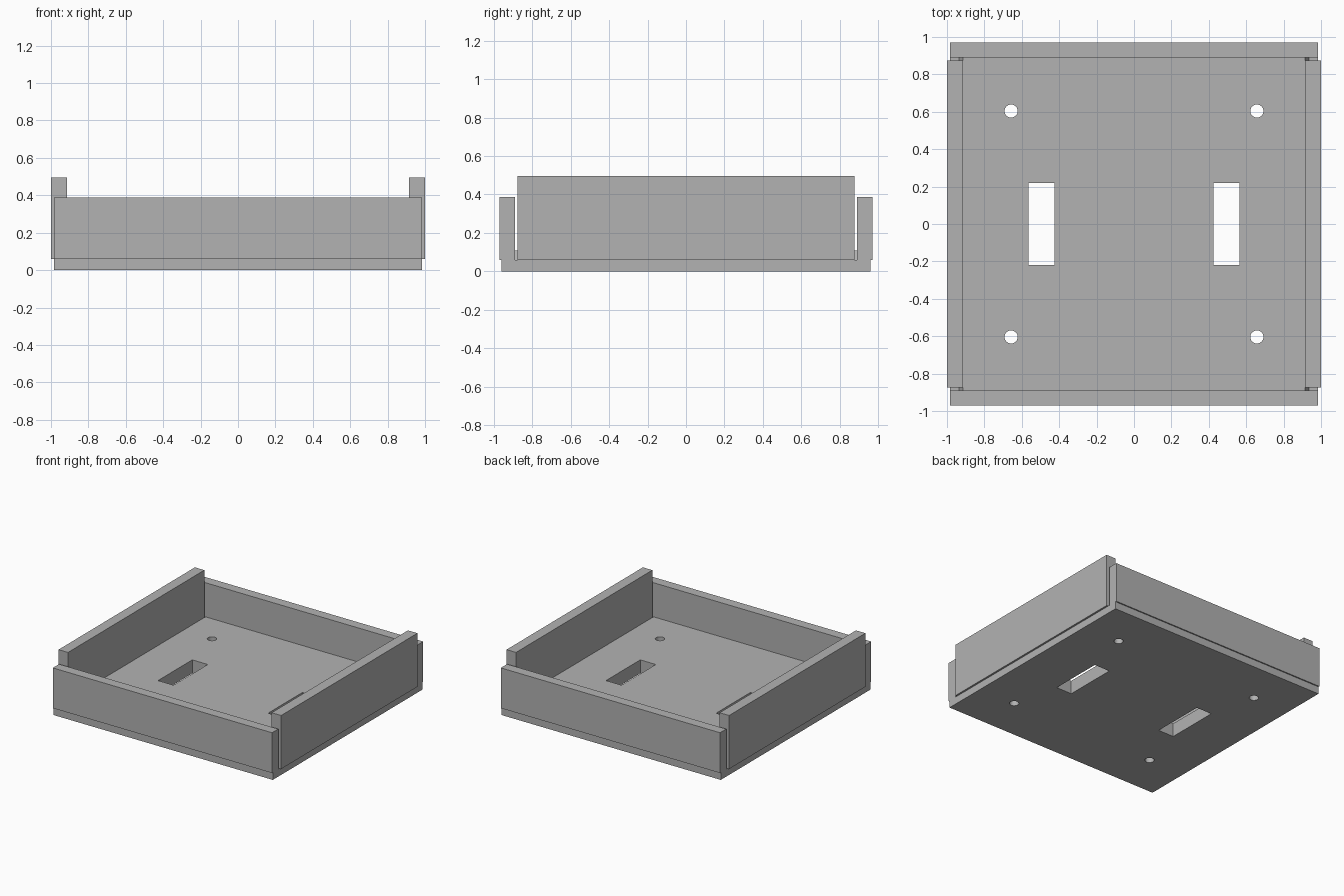
import bpy
import bmesh
from mathutils import Matrix, Vector

cube = bpy.data.objects.get("Cube")
if cube:
    bpy.data.objects.remove(cube, do_unlink=True)

grey = bpy.data.materials.new("plain grey")
grey.use_nodes = True
colour = (0.448, 0.448, 0.448, 1)
grey.diffuse_color = colour
grey.node_tree.nodes["Principled BSDF"].inputs["Base Color"].default_value = colour


def add_box(bm, low, high):
    low, high = Vector(low), Vector(high)
    place = Matrix.Translation((low + high) / 2) @ Matrix.Diagonal((*(high - low), 1))
    bmesh.ops.create_cube(bm, size=1, matrix=place)


def make_object(name, bm):
    mesh = bpy.data.meshes.new(name)
    bm.to_mesh(mesh)
    bm.free()
    mesh.materials.append(grey)
    obj = bpy.data.objects.new(name, mesh)
    bpy.context.collection.objects.link(obj)
    return obj


def box(name, low, high):
    bm = bmesh.new()
    add_box(bm, low, high)
    return make_object(name, bm)


# Main dimensions
base_x, base_y = 0.985, 0.96
wall_x, wall_y = 0.915, 0.89
ledge, floor = 0.06, 0.11

# Base board: full slab, then a rebate cut around the rim for the walls
bm = bmesh.new()
add_box(bm, (-base_x, -base_y, 0), (base_x, base_y, ledge))
top = max(bm.faces, key=lambda f: f.calc_center_median().z)
bmesh.ops.inset_individual(bm, faces=[top], thickness=0.07)
raised = bmesh.ops.extrude_face_region(bm, geom=[top])["geom"]
bmesh.ops.delete(bm, geom=[top], context="FACES")
for v in (g for g in raised if isinstance(g, bmesh.types.BMVert)):
    v.co = (wall_x if v.co.x > 0 else -wall_x, wall_y if v.co.y > 0 else -wall_y, floor)
bmesh.ops.recalc_face_normals(bm, faces=bm.faces)
base = make_object("base_board", bm)

# Cutter for the two slots and four screw holes
bm = bmesh.new()
for sx in (-1, 1):
    x = sx * 0.495
    add_box(bm, (x - 0.07, -0.22, -0.1), (x + 0.07, 0.22, 0.3))
    for sy in (-1, 1):
        bmesh.ops.create_cone(bm, cap_ends=True, segments=32, radius1=0.035,
                              radius2=0.035, depth=0.5,
                              matrix=Matrix.Translation((sx * 0.657, sy * 0.604, 0.1)))
cutter = make_object("hole_cutter", bm)
cutter.hide_render = True
cutter.hide_viewport = True
cutter.display_type = "WIRE"
cut = base.modifiers.new("holes", "BOOLEAN")
cut.operation = "DIFFERENCE"
cut.solver = "EXACT"
cut.object = cutter

# Apply the cut so the helper can go
depsgraph = bpy.context.evaluated_depsgraph_get()
cut_mesh = bpy.data.meshes.new_from_object(base.evaluated_get(depsgraph))
base.modifiers.clear()
base.data = cut_mesh
bpy.data.objects.remove(cutter, do_unlink=True)

# Low front and back walls
box("front_wall", (-base_x, -0.97, ledge), (base_x, -wall_y, 0.387))
box("back_wall", (-base_x, wall_y, ledge), (base_x, 0.97, 0.387))

# Taller side walls
box("left_wall", (wall_x, -0.875, ledge), (1, 0.875, 0.495))
box("right_wall", (-1, -0.875, ledge), (-wall_x, 0.875, 0.495))
